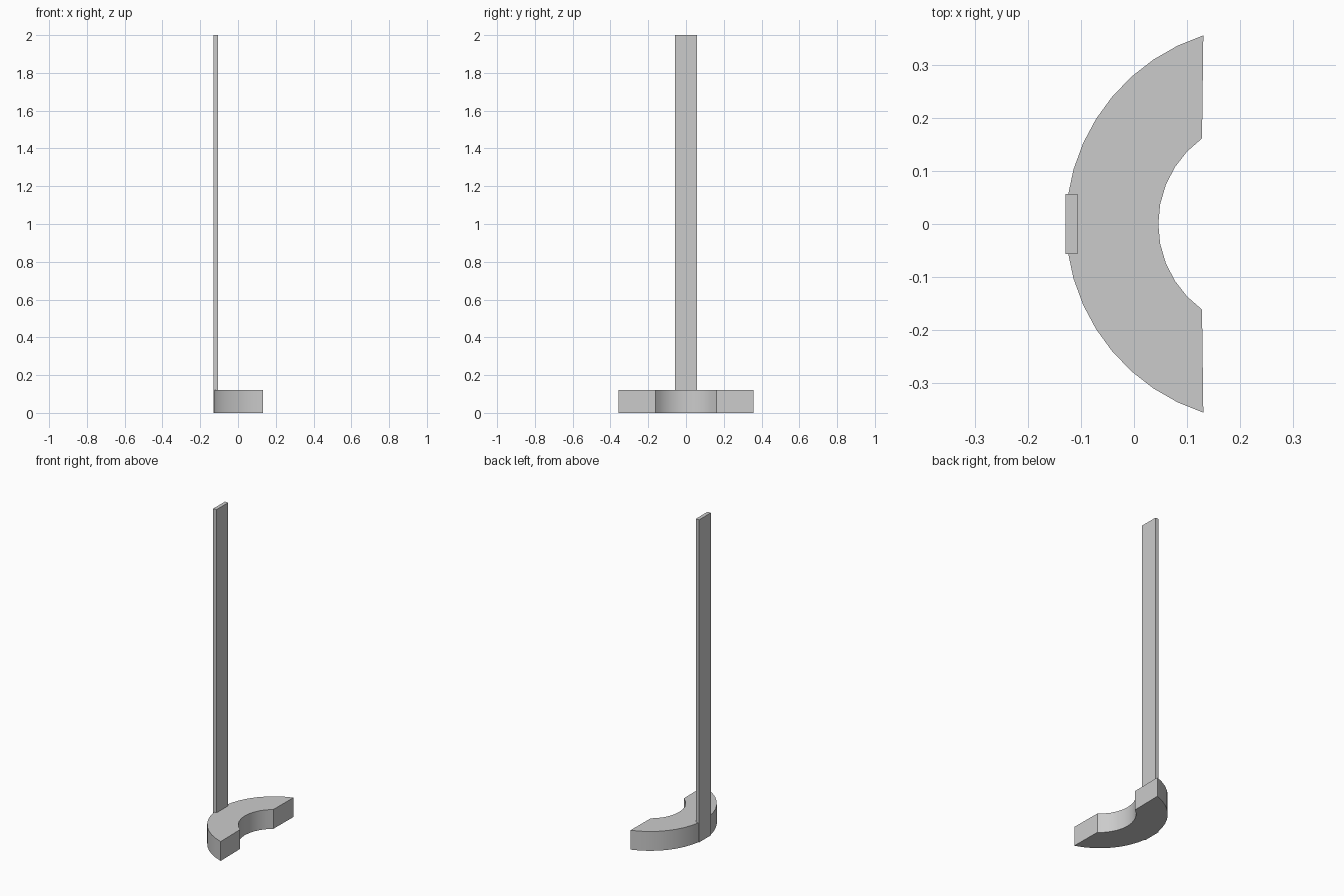
import bpy
from math import asin, sin, cos, radians

cube = bpy.data.objects.get("Cube")
if cube:
    bpy.data.objects.remove(cube)

# One plain grey finish
grey = bpy.data.materials.new("plain grey")
grey.use_nodes = True
colour = (0.6, 0.6, 0.6, 1)
grey.diffuse_color = colour
grey.node_tree.nodes["Principled BSDF"].inputs["Base Color"].default_value = colour


def prism(name, outline, height):
    """Extrude a closed counter-clockwise outline up from the floor."""
    n = len(outline)
    verts = [(x, y, z) for z in (0, height) for x, y in outline]
    faces = [tuple(reversed(range(n))), tuple(range(n, 2 * n))]
    faces += [(i, (i + 1) % n, n + (i + 1) % n, n + i) for i in range(n)]
    mesh = bpy.data.meshes.new(name)
    mesh.from_pydata(verts, [], faces)
    mesh.materials.append(grey)
    obj = bpy.data.objects.new(name, mesh)
    bpy.context.collection.objects.link(obj)
    return obj


def arc(centre, radius, half_width, steps):
    """Arc bulging to -x, from +half_width to -half_width in y."""
    reach = asin(half_width / radius)
    angles = [reach * (1 - i / steps) for i in range(2 * steps + 1)]
    return [(centre - radius * cos(a), radius * sin(a)) for a in angles]


# Curved base: a ring segment cut off flat at its open side
outer = arc(0.246, 0.375, 0.357, 9)
inner = arc(0.246, 0.2, 0.162, 5)
base = prism("curved_base", outer + inner[::-1], 0.12)
bpy.ops.object.select_all(action="DESELECT")
base.select_set(True)
bpy.context.view_layer.objects.active = base
bpy.ops.object.shade_smooth_by_angle(angle=radians(30))

# Tall flat upright set into the outer edge of the base
back, front, half = -0.13, -0.107, 0.057
prism("upright", [(back, -half), (front, -half), (front, half), (back, half)], 2.0)
